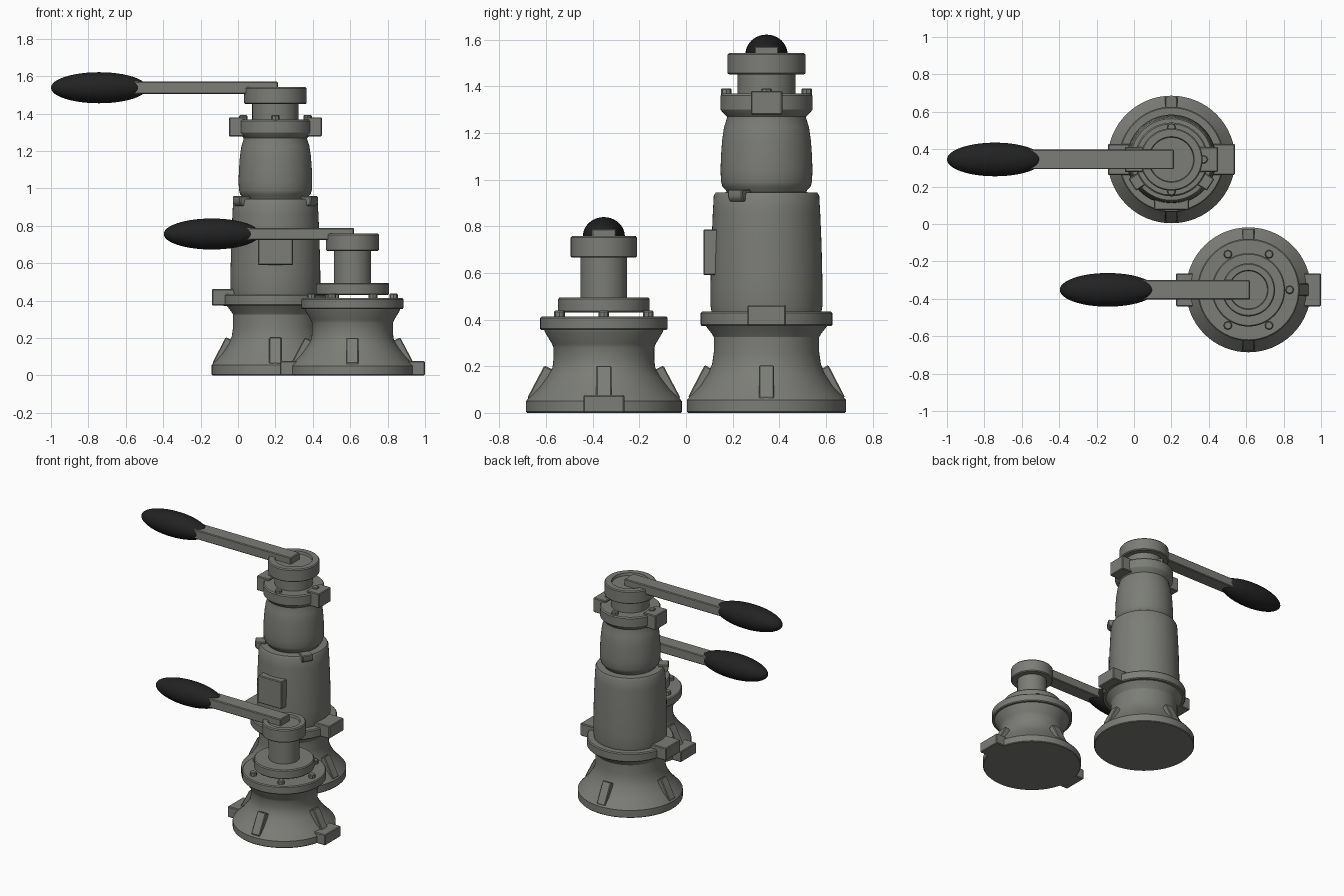
import bpy, bmesh, math
from mathutils import Matrix, Vector

if "Cube" in bpy.data.objects:
    bpy.data.objects.remove(bpy.data.objects["Cube"])


def material(name, rgb):
    m = bpy.data.materials.new(name)
    m.diffuse_color = (*rgb, 1)
    m.use_nodes = True
    m.node_tree.nodes["Principled BSDF"].inputs["Base Color"].default_value = m.diffuse_color
    return m


GREY = material("warm_grey_metal", (0.2, 0.205, 0.185))
BLACK = material("black_rubber", (0.016, 0.016, 0.016))


def finish(name, bm, mat, angle=30):
    bmesh.ops.recalc_face_normals(bm, faces=bm.faces[:])
    me = bpy.data.meshes.new(name)
    bm.to_mesh(me)
    bm.free()
    me.materials.append(mat)
    me.shade_smooth()
    me.set_sharp_from_angle(angle=math.radians(angle))
    ob = bpy.data.objects.new(name, me)
    bpy.context.collection.objects.link(ob)
    return ob


def lathe(name, c, profile, n=64):
    """Revolve (radius, z) points around the vertical axis at c; ends are capped."""
    bm = bmesh.new()
    rings = [[bm.verts.new((c[0] + r * math.cos(2 * math.pi * i / n),
                            c[1] + r * math.sin(2 * math.pi * i / n), z))
              for i in range(n)] for r, z in profile]
    for a, b in zip(rings, rings[1:]):
        for i in range(n):
            j = (i + 1) % n
            bm.faces.new((a[i], a[j], b[j], b[i]))
    bm.faces.new(rings[0])
    bm.faces.new(rings[-1])
    return finish(name, bm, GREY)


def prism(name, c, deg, outline, width):
    """Extrude an (r, z) outline sideways, pointing outwards at an angle."""
    bm = bmesh.new()
    f = bm.faces.new([bm.verts.new((r, -width / 2, z)) for r, z in outline])
    new = bmesh.ops.extrude_face_region(bm, geom=[f])["geom"]
    bmesh.ops.translate(bm, vec=(0, width, 0),
                        verts=[v for v in new if isinstance(v, bmesh.types.BMVert)])
    bmesh.ops.recalc_face_normals(bm, faces=bm.faces[:])
    bmesh.ops.bevel(bm, geom=bm.edges[:], offset=0.005, segments=1, affect='EDGES')
    bm.transform(Matrix.Translation((c[0], c[1], 0)) @ Matrix.Rotation(math.radians(deg), 4, 'Z'))
    return finish(name, bm, GREY)


def block(name, c, deg, r0, r1, z0, z1, width):
    return prism(name, c, deg, [(r0, z0), (r1, z0), (r1, z1), (r0, z1)], width)


def bolts(name, c, count, radius, z0, z1):
    for i in range(count):
        a = 2 * math.pi * i / count
        p = (c[0] + radius * math.cos(a), c[1] + radius * math.sin(a))
        lathe(f"{name}_{i + 1}", p, [(0.023, z0), (0.023, z1 - 0.005), (0.018, z1)], 8)


def handle(name, x_left, x_tip, y, z):
    """Flat bar ending in a rubber grip."""
    block(name + "_bar", (0, y), 0, x_left + 0.42, x_tip, z - 0.033, z + 0.033, 0.104)
    bm = bmesh.new()
    bmesh.ops.create_uvsphere(bm, u_segments=40, v_segments=24, radius=1)
    bm.transform(Matrix.Translation((x_left + 0.257, y, z)) @ Matrix.Diagonal((0.257, 0.09, 0.083, 1))
                 @ Matrix.Rotation(math.pi / 2, 4, 'Y'))
    finish(name + "_grip", bm, BLACK, 60)


TALL = (0.2, 0.345)
SHORT = (0.612, -0.352)

# Tall unit: foot, lower ring, main sleeve, upper sleeve, head
lathe("tall_foot", TALL, [
    (0.336, 0), (0.341, 0.005), (0.341, 0.055), (0.335, 0.063), (0.285, 0.115),
    (0.25, 0.17), (0.233, 0.21), (0.226, 0.26), (0.226, 0.325), (0.235, 0.34), (0.262, 0.375)])
lathe("tall_lower_ring", TALL, [
    (0.262, 0.372), (0.277, 0.372), (0.282, 0.378), (0.282, 0.428), (0.276, 0.435), (0.23, 0.435)])
lathe("tall_main_sleeve", TALL, [
    (0.235, 0.43), (0.24, 0.46), (0.24, 0.55), (0.236, 0.72), (0.23, 0.86),
    (0.226, 0.93), (0.218, 0.944), (0.165, 0.946)])
lathe("tall_upper_sleeve", TALL, [
    (0.168, 0.94), (0.174, 0.955), (0.188, 0.968), (0.195, 0.99), (0.197, 1.04),
    (0.195, 1.1), (0.19, 1.17), (0.182, 1.225), (0.17, 1.262), (0.17, 1.27),
    (0.194, 1.295), (0.197, 1.3), (0.197, 1.36), (0.19, 1.368), (0.12, 1.368)])
lathe("tall_neck", TALL, [(0.124, 1.36), (0.124, 1.46)])
lathe("tall_head", TALL, [
    (0.12, 1.45), (0.16, 1.45), (0.167, 1.456), (0.167, 1.535), (0.161, 1.542),
    (0.122, 1.542), (0.118, 1.525), (0.01, 1.525)])
bolts("tall_top_bolt", TALL, 4, 0.172, 1.365, 1.391)

# Short unit: foot, flange hovering on bolts, post, head
lathe("short_foot", SHORT, [
    (0.329, 0), (0.334, 0.005), (0.334, 0.05), (0.328, 0.058), (0.28, 0.105),
    (0.243, 0.155), (0.22, 0.195), (0.216, 0.23), (0.216, 0.28), (0.222, 0.295),
    (0.252, 0.345), (0.255, 0.355), (0.268, 0.355), (0.273, 0.361), (0.273, 0.407),
    (0.267, 0.413), (0.02, 0.413)])
bolts("short_bolt", SHORT, 6, 0.22, 0.408, 0.438)
lathe("short_flange", SHORT, [
    (0.02, 0.43), (0.19, 0.43), (0.196, 0.436), (0.196, 0.488), (0.19, 0.495), (0.09, 0.495)])
lathe("short_post", SHORT, [(0.1, 0.49), (0.1, 0.68)])
lathe("short_head", SHORT, [
    (0.09, 0.665), (0.136, 0.665), (0.142, 0.671), (0.142, 0.751), (0.136, 0.758),
    (0.105, 0.758), (0.101, 0.742), (0.01, 0.742)])

# Sloping gussets around both feet
for i in range(4):
    prism(f"tall_gusset_{i + 1}", TALL, 90 * i, [
        (0.336, 0.068), (0.265, 0.205), (0.228, 0.185), (0.21, 0.05), (0.32, 0.05)], 0.066)
    prism(f"short_gusset_{i + 1}", SHORT, 90 * i, [
        (0.328, 0.065), (0.255, 0.203), (0.215, 0.183), (0.2, 0.045), (0.31, 0.045)], 0.066)

# Paired side blocks
for side, deg in (("right", 0), ("left", 180)):
    block(f"short_{side}_foot_block", SHORT, deg, 0.27, 0.387, 0, 0.076, 0.176)
    block(f"tall_{side}_ring_block", TALL, deg, 0.2, 0.34, 0.373, 0.462, 0.165)
    block(f"tall_{side}_upper_block", TALL, deg, 0.15, 0.248, 1.277, 1.38, 0.135)
for side, deg in (("right", -33), ("left", 213)):
    prism(f"tall_{side}_sleeve_tab", TALL, deg, [
        (0.18, 0.905), (0.235, 0.905), (0.25, 0.925), (0.25, 0.958), (0.18, 0.958)], 0.075)
block("tall_front_plate", TALL, -90, 0.18, 0.271, 0.59, 0.787, 0.187)

# Handles
handle("tall_handle", -1.0, 0.213, TALL[1], 1.538)
handle("short_handle", -0.397, 0.62, SHORT[1], 0.756)
